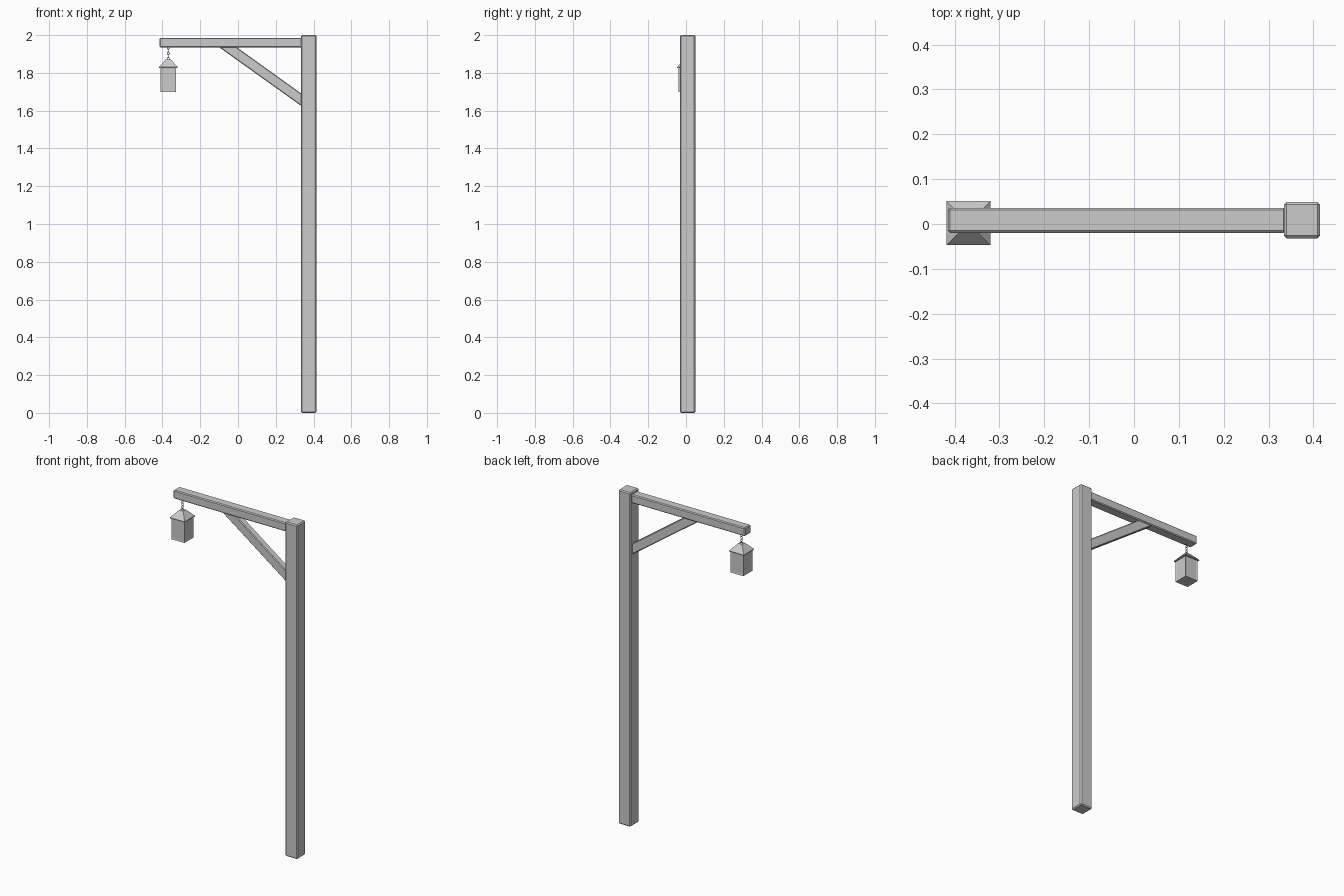
import bpy, bmesh, math
from mathutils import Matrix, Vector

if "Cube" in bpy.data.objects:
    bpy.data.objects.remove(bpy.data.objects["Cube"])


def finish(name, bm, bevel=0.0):
    bmesh.ops.recalc_face_normals(bm, faces=bm.faces)
    mesh = bpy.data.meshes.new(name)
    bm.to_mesh(mesh)
    bm.free()
    ob = bpy.data.objects.new(name, mesh)
    bpy.context.collection.objects.link(ob)
    if bevel:
        mod = ob.modifiers.new("Bevel", 'BEVEL')
        mod.width = bevel
        mod.segments = 1
    return ob


def box_mesh(lo, hi):
    bm = bmesh.new()
    lo, hi = Vector(lo), Vector(hi)
    m = Matrix.Translation((lo + hi) / 2) @ Matrix.Diagonal((*(hi - lo), 1))
    bmesh.ops.create_cube(bm, size=1, matrix=m)
    return bm


# Timber post and arm
finish("post", box_mesh((0.334, -0.032, 0), (0.415, 0.049, 2)), 0.006)
finish("arm", box_mesh((-0.415, -0.02, 1.935), (0.338, 0.036, 1.986)), 0.005)

# Diagonal brace, mitred into post and arm
bm = bmesh.new()
profile = [(-0.106, 1.94), (-0.012, 1.94), (0.339, 1.688), (0.339, 1.622)]
face = bm.faces.new([bm.verts.new((x, -0.012, z)) for x, z in profile])
ext = bmesh.ops.extrude_face_region(bm, geom=[face])
bmesh.ops.translate(bm, vec=(0, 0.04, 0),
                    verts=[v for v in ext["geom"] if isinstance(v, bmesh.types.BMVert)])
finish("brace", bm, 0.004)

# Lantern body with recessed panes on four sides
LX, LY = -0.369, 0.002
h = 0.042
bm = box_mesh((LX - h, LY - h, 1.70), (LX + h, LY + h, 1.832))
sides = [f for f in bm.faces if abs(f.normal.z) < 0.5]
bmesh.ops.inset_individual(bm, faces=sides, thickness=0.011, depth=-0.002)
finish("lantern_body", bm)

# Pyramid roof with thin eave
bm = bmesh.new()
rings = []
for r, z in [(0.049, 1.827), (0.049, 1.831), (0.013, 1.871)]:
    rings.append([bm.verts.new((LX + sx * r, LY + sy * r, z))
                  for sx, sy in ((-1, -1), (1, -1), (1, 1), (-1, 1))])
for a, b in zip(rings, rings[1:]):
    for i in range(4):
        j = (i + 1) % 4
        bm.faces.new((a[i], a[j], b[j], b[i]))
bm.faces.new(rings[0])
bm.faces.new(rings[-1])
finish("lantern_roof", bm)

# Chain of alternating oval links
LINKS, SPACING = 5, 0.015
for k in range(LINKS):
    bpy.ops.mesh.primitive_torus_add(
        major_radius=0.006, minor_radius=0.0017, major_segments=12, minor_segments=6)
    link = bpy.context.object
    link.name = f"chain_link_{k + 1}"
    link.data.transform(Matrix.Translation((LX, LY, 1.874 + k * SPACING))
                        @ Matrix.Rotation(math.pi / 2 * (k % 2), 4, 'Z')
                        @ Matrix.Diagonal((1, 1, 1.35, 1))
                        @ Matrix.Rotation(math.pi / 2, 4, 'X'))
